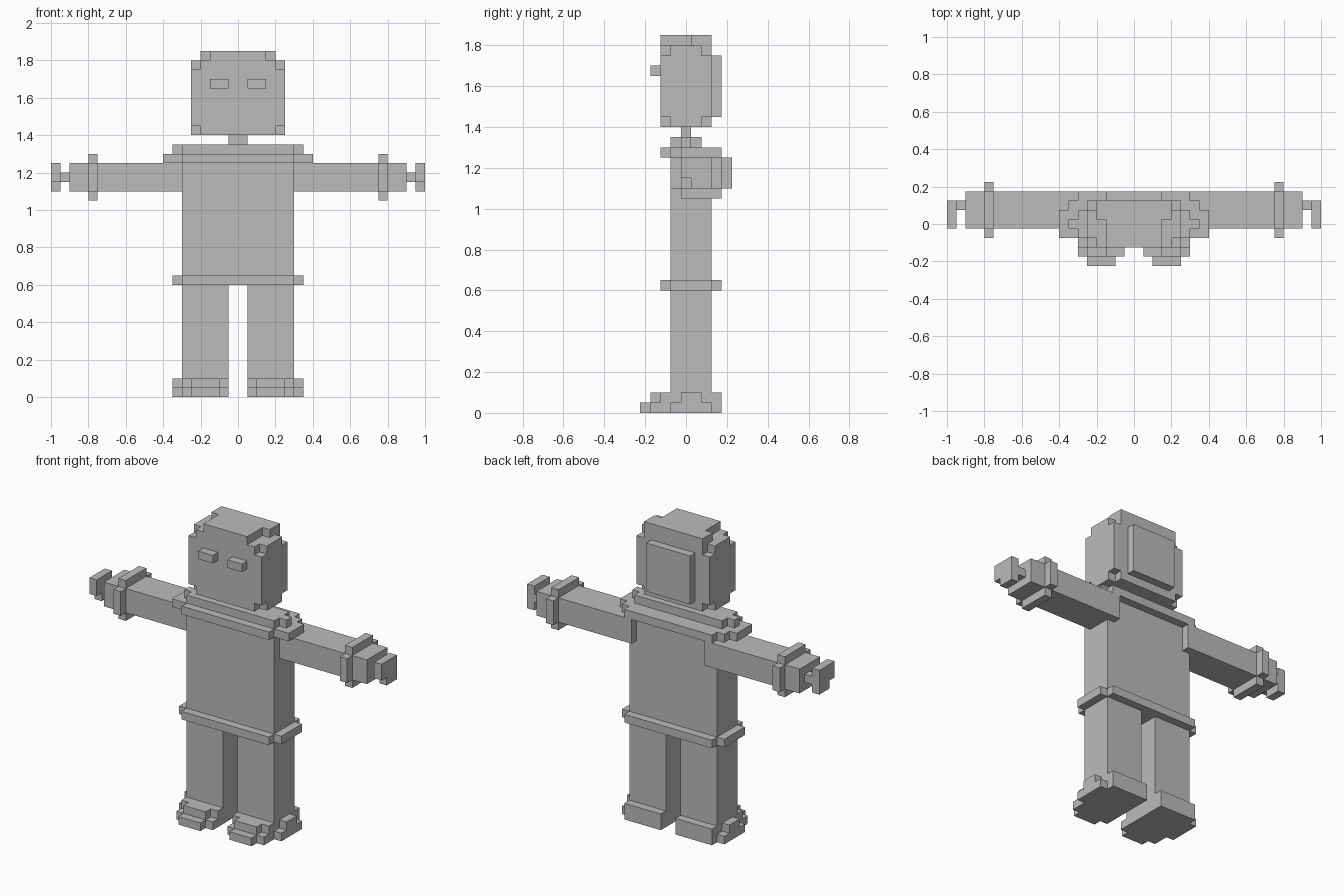
import bpy, bmesh
from mathutils import Vector

if "Cube" in bpy.data.objects:
    bpy.data.objects.remove(bpy.data.objects["Cube"])

U = 0.05                      # size of one block
Y0 = -0.025                   # offset of the block grid in y


def box(x0, x1, y0, y1, z0, z1):
    """Cells of a block range, counted in units."""
    return {(x, y, z) for x in range(x0, x1) for y in range(y0, y1) for z in range(z0, z1)}


def wide(x, *r):
    """Block range symmetric about the middle."""
    return box(-x, x, *r)


def mirror(cells):
    return {(-1 - x, y, z) for x, y, z in cells}


parts = {}


def pair(name, cells):
    parts["left_" + name] = cells
    parts["right_" + name] = mirror(cells)


# Head: body, stepped sides and crown, raised back panel
parts["head"] = (wide(4, -2, 3, 28, 36)
                 | wide(5, -2, 3, 29, 35) | wide(5, -1, 2, 28, 36)
                 | wide(3, -2, 1, 36, 37) | wide(4, 1, 3, 36, 37))
parts["head_back_panel"] = wide(3, 3, 4, 29, 35)
pair("eye", box(1, 3, -3, -2, 33, 34))
parts["neck"] = wide(1, 0, 1, 27, 28)

# Torso, collar and belt
parts["torso"] = wide(6, -1, 3, 13, 25)
parts["collar"] = (wide(6, -2, 4, 25, 26) | wide(7, -1, 3, 25, 26) | wide(8, -1, 2, 25, 26)
                   | wide(6, -1, 2, 26, 27) | wide(7, 0, 1, 26, 27))
parts["belt"] = wide(6, -2, 4, 12, 13) | wide(7, -1, 3, 12, 13)

# Arms, cuffs and hands
pair("arm", (box(6, 18, 0, 4, 22, 25) | box(5, 6, 3, 4, 22, 25)) - box(15, 16, 0, 4, 22, 25))
pair("cuff", box(15, 16, -1, 5, 22, 25) | box(15, 16, 0, 4, 21, 26))
pair("hand", box(18, 19, 2, 3, 23, 24) | (box(19, 20, 0, 3, 22, 25) - {(19, 0, 22)}))

# Legs and stepped shoes
pair("leg", box(1, 6, -1, 3, 2, 12))
pair("shoe", box(1, 6, -3, 4, 0, 1) | box(2, 5, -4, -3, 0, 1) | box(6, 7, -1, 3, 0, 1)
     | box(1, 6, -2, 4, 1, 2) | box(2, 5, -3, -2, 1, 2) | box(6, 7, 0, 2, 1, 2))

solid = set().union(*parts.values())
grey = bpy.data.materials.new("grey")
grey.diffuse_color = (0.5, 0.5, 0.5, 1)
grey.use_nodes = True
grey.node_tree.nodes["Principled BSDF"].inputs["Base Color"].default_value = grey.diffuse_color


def skin(name, cells):
    """Make a mesh from the outer faces of the cells."""
    bm = bmesh.new()
    for c in sorted(cells):
        for axis in range(3):
            for side in (0, 1):
                n = list(c)
                n[axis] += 2 * side - 1
                if tuple(n) in solid:
                    continue
                a, b = (axis + 1) % 3, (axis + 2) % 3
                loop = [(0, 0), (1, 0), (1, 1), (0, 1)]
                verts = []
                for da, db in (loop if side else loop[::-1]):
                    p = Vector(c)
                    p[axis] += side
                    p[a] += da
                    p[b] += db
                    verts.append(bm.verts.new(p * U + Vector((0, Y0, 0))))
                bm.faces.new(verts)
    bmesh.ops.remove_doubles(bm, verts=bm.verts, dist=0.001)
    bmesh.ops.dissolve_limit(bm, angle_limit=0.01, verts=bm.verts, edges=bm.edges)
    mesh = bpy.data.meshes.new(name)
    bm.to_mesh(mesh)
    bm.free()
    mesh.materials.append(grey)
    bpy.context.collection.objects.link(bpy.data.objects.new(name, mesh))


for name, cells in parts.items():
    skin(name, cells)
